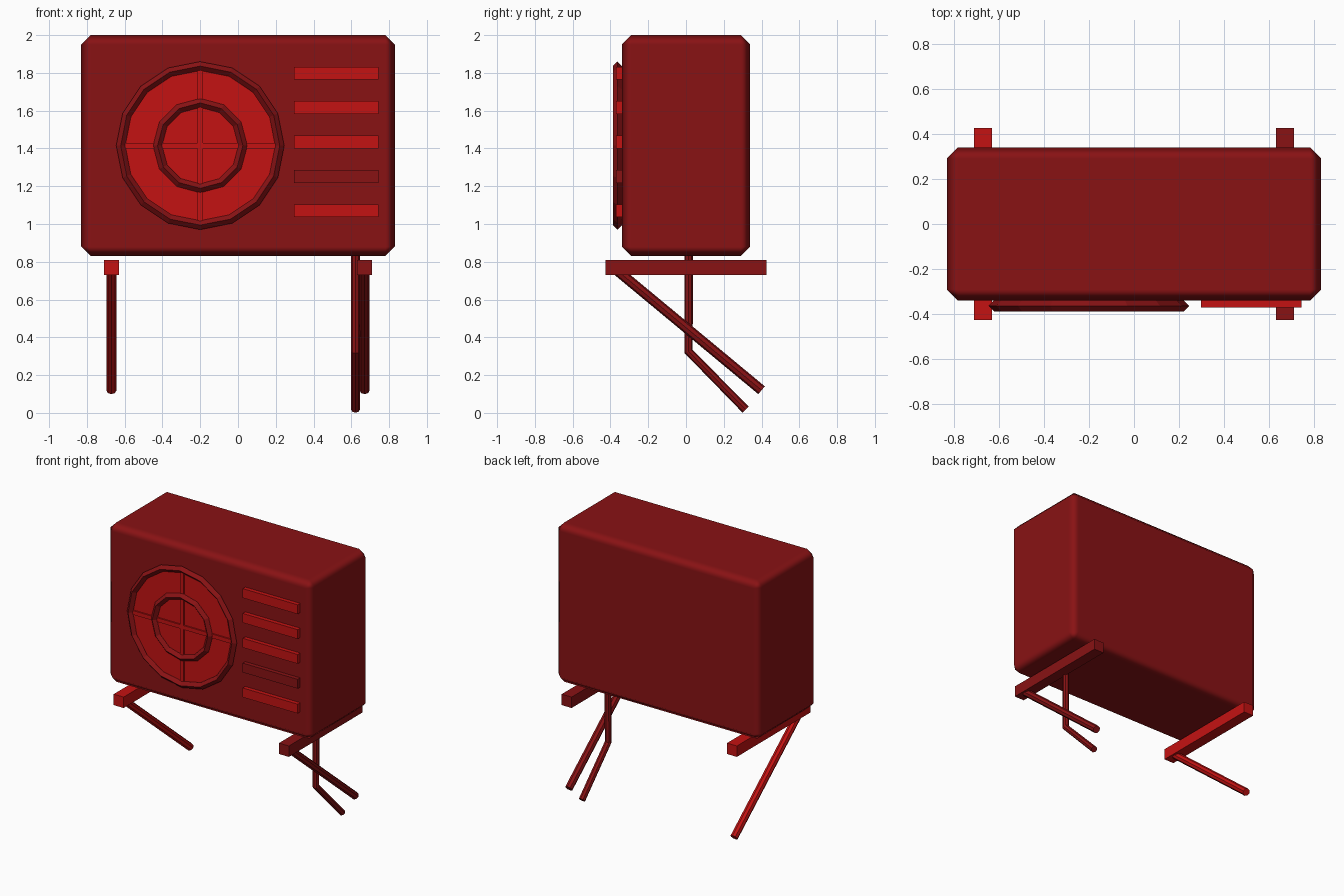
import bpy
from math import pi, radians
from mathutils import Vector

cube = bpy.data.objects.get("Cube")
if cube:
    bpy.data.objects.remove(cube, do_unlink=True)


def material(name, color):
    mat = bpy.data.materials.new(name)
    mat.use_nodes = True
    mat.diffuse_color = color
    mat.node_tree.nodes["Principled BSDF"].inputs["Base Color"].default_value = color
    return mat


DARK = material("dark red", (0.25, 0.006, 0.007, 1))
BRIGHT = material("bright red", (0.55, 0.006, 0.006, 1))


def finish(name, mat):
    obj = bpy.context.object
    obj.name = name
    obj.data.materials.append(mat)
    return obj


def box(name, center, size, mat):
    bpy.ops.mesh.primitive_cube_add(size=1, location=center)
    obj = finish(name, mat)
    obj.scale = size
    bpy.ops.object.transform_apply(location=False, rotation=False, scale=True)
    return obj


def ring(name, radius, sides):
    # Diamond section gives the rim its pointed edge
    bpy.ops.mesh.primitive_torus_add(
        major_segments=sides, minor_segments=4, major_radius=radius,
        minor_radius=0.024, location=(FAN_X, -0.363, FAN_Z), rotation=(pi / 2, 0, 0))
    return finish(name, DARK)


def rod(name, points, radius, mat):
    curve = bpy.data.curves.new(name, "CURVE")
    curve.dimensions = "3D"
    curve.bevel_depth = radius
    curve.bevel_resolution = 2
    curve.use_fill_caps = True
    spline = curve.splines.new("POLY")
    spline.points.add(len(points) - 1)
    for point, co in zip(spline.points, points):
        point.co = (*co, 1)
    spline.use_smooth = False
    curve.materials.append(mat)
    obj = bpy.data.objects.new(name, curve)
    bpy.context.collection.objects.link(obj)
    return obj


# Casing with chamfered, softly shaded edges
casing = box("casing", (0, 0, 1.415), (1.66, 0.68, 1.17), DARK)
bpy.ops.object.shade_smooth()
bevel = casing.modifiers.new("chamfer", "BEVEL")
bevel.width = 0.05
bevel.segments = 1
bevel.harden_normals = True

# Fan grille
FAN_X, FAN_Z = -0.2, 1.415
bpy.ops.mesh.primitive_cylinder_add(
    vertices=16, radius=0.42, depth=0.04,
    location=(FAN_X, -0.335, FAN_Z), rotation=(pi / 2, 0, 0))
finish("fan_disc", BRIGHT)
ring("outer_fan_ring", 0.421, 16)
ring("inner_fan_ring", 0.226, 12)
box("vertical_fan_bar", (FAN_X, -0.35, FAN_Z), (0.03, 0.03, 0.8), BRIGHT)
box("horizontal_fan_bar", (FAN_X, -0.35, FAN_Z), (0.8, 0.03, 0.03), BRIGHT)

# Vent slats, the fourth one matching the casing
for i in range(5):
    box(f"vent_slat_{i + 1}", (0.52, -0.352, 1.798 - 0.182 * i),
        (0.445, 0.036, 0.068), DARK if i == 3 else BRIGHT)

# Mounting brackets with diagonal braces
for side, x, mat in (("right", -0.67, BRIGHT), ("left", 0.67, DARK)):
    box(f"{side}_bracket_bar", (x, 0, 0.77), (0.08, 0.85, 0.08), mat)
    rod(f"{side}_brace", [(x, -0.36, 0.75), (x, 0.4, 0.12)], 0.027, mat)

# Bent drain pipe
rod("drain_pipe", [(0.622, 0.014, 0.86), (0.622, 0.014, 0.325),
                   (0.622, 0.316, 0.017)], 0.023, DARK)
